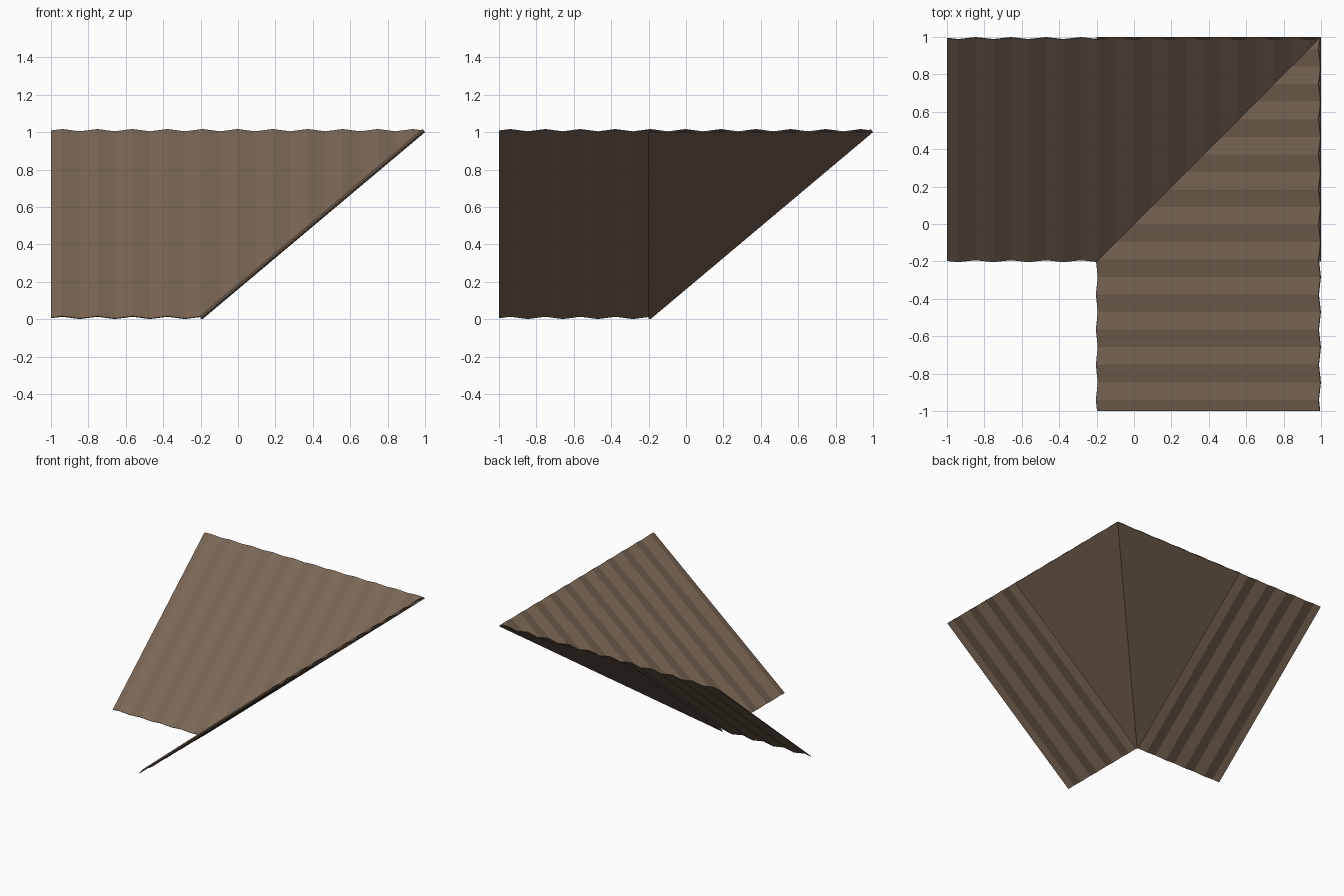
import bpy, bmesh, math
from mathutils import Vector

if "Cube" in bpy.data.objects:
    bpy.data.objects.remove(bpy.data.objects["Cube"])

LOW = -0.19                     # eave position; the top edge is at 1
RUN = 1 - LOW
PITCH = 0.1875                  # corrugation pitch
NORMAL = Vector((0, -1, RUN)).normalized()

brown = bpy.data.materials.new("brown_sheet")
brown.diffuse_color = (0.195, 0.134, 0.090, 1)
brown.use_nodes = True
brown.node_tree.nodes["Principled BSDF"].inputs["Base Color"].default_value = brown.diffuse_color


def point(x, t, h):
    """Point on the slope: across x, up t (0..1), raised h along the normal."""
    return Vector((x, LOW + RUN * t, t)) + NORMAL * h


def wave(x):
    """Triangle wave 0..1 with a crest at x = -0.94."""
    u = ((x + 0.94) / PITCH) % 1.0
    return abs(1 - 2 * u)


def make_panel(name, xs, top, bottom, swap):
    """Extrude a thin profile up the slope and trim it on the valley."""
    bm = bmesh.new()
    loop = [(x, top(x)) for x in xs] + [(x, bottom(x)) for x in reversed(xs)]
    lo = [bm.verts.new(point(x, 0, h)) for x, h in loop]
    hi = [bm.verts.new(point(x, 1, h)) for x, h in loop]
    n, m = len(loop), len(xs)
    for i in range(n):
        j = (i + 1) % n
        bm.faces.new((lo[i], lo[j], hi[j], hi[i]))
    for ring in (lo, hi):       # end strips, one quad per fold
        for i in range(m - 1):
            bm.faces.new((ring[i], ring[i + 1], ring[n - 2 - i], ring[n - 1 - i]))
    bmesh.ops.recalc_face_normals(bm, faces=bm.faces)
    bmesh.ops.bisect_plane(bm, geom=bm.verts[:] + bm.edges[:] + bm.faces[:],
                           plane_co=(0, 0, 0), plane_no=(1, -1, 0), clear_outer=True)
    if swap:                    # mirror across the valley
        for v in bm.verts:
            v.co.x, v.co.y = v.co.y, v.co.x
        bmesh.ops.reverse_faces(bm, faces=bm.faces)
    me = bpy.data.meshes.new(name)
    bm.to_mesh(me)
    bm.free()
    me.materials.append(brown)
    ob = bpy.data.objects.new(name, me)
    bpy.context.collection.objects.link(ob)


# fold positions: crests and troughs across the sheet
folds = [-1.0] + [-0.94 + PITCH / 2 * k for k in range(22)] + [1.06]

for side, swap in (("left", False), ("right", True)):
    # corrugated sheet
    make_panel(side + "_corrugated_sheet", folds,
               lambda x: 0.006 + 0.016 * wave(x),
               lambda x: 0.001 + 0.016 * wave(x), swap)
    # flat valley flashing under the sheet
    make_panel(side + "_valley_flashing", [LOW - 0.01, 1.06],
               lambda x: 0.003, lambda x: 0.0, swap)
